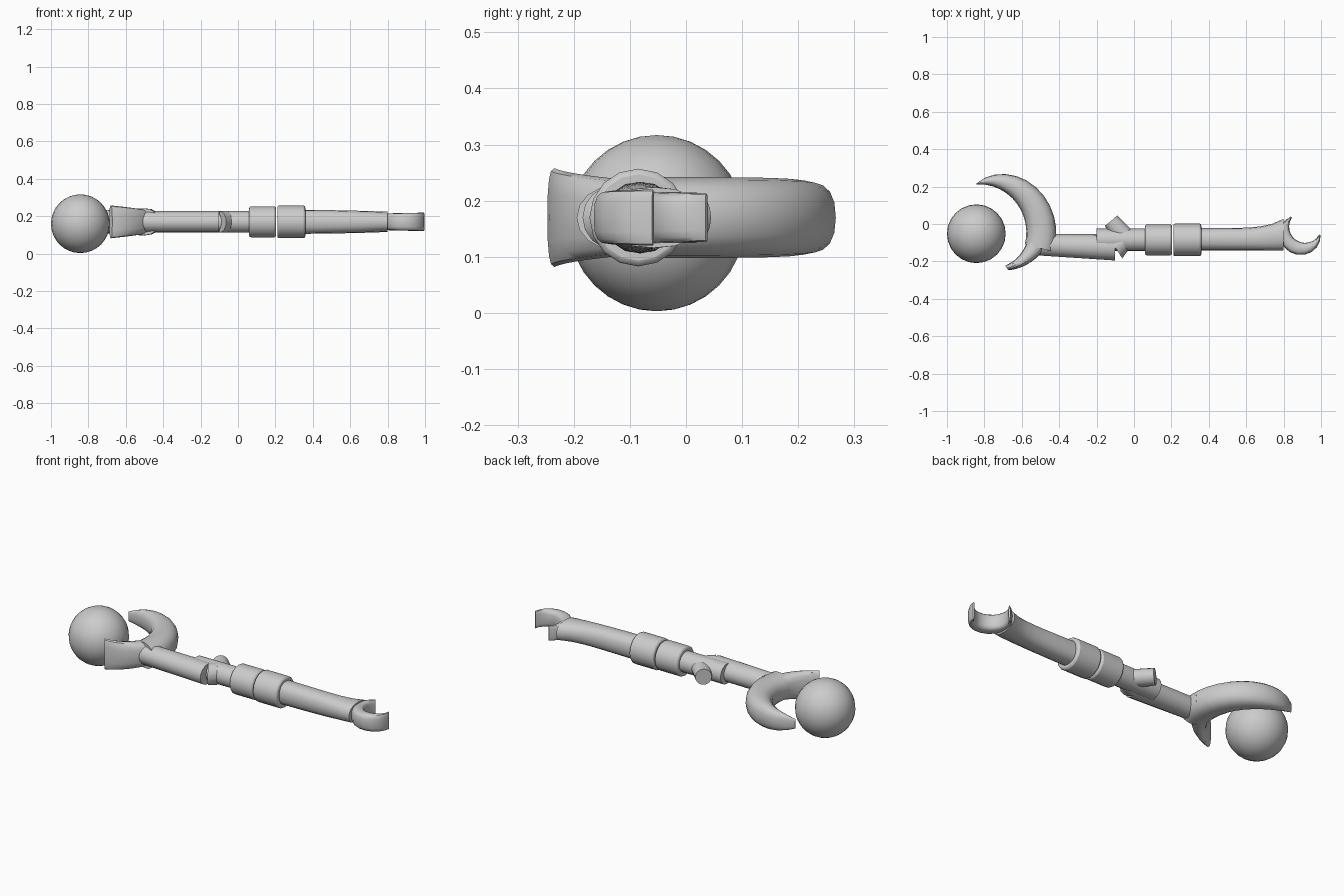
import bpy, bmesh, math
from mathutils import Vector

cube = bpy.data.objects.get("Cube")
if cube:
    bpy.data.objects.remove(cube, do_unlink=True)

SHADE = (0.6, 0.6, 0.6, 1)
AXIS_Y, AXIS_Z = -0.085, 0.17

grey = bpy.data.materials.new("plain grey")
grey.use_nodes = True
grey.diffuse_color = SHADE
grey.node_tree.nodes["Principled BSDF"].inputs["Base Color"].default_value = SHADE


def finish(name, bm):
    bmesh.ops.recalc_face_normals(bm, faces=bm.faces)
    mesh = bpy.data.meshes.new(name)
    bm.to_mesh(mesh)
    bm.free()
    mesh.materials.append(grey)
    obj = bpy.data.objects.new(name, mesh)
    bpy.context.collection.objects.link(obj)
    bpy.ops.object.select_all(action='DESELECT')
    obj.select_set(True)
    bpy.context.view_layer.objects.active = obj
    bpy.ops.object.shade_smooth_by_angle(angle=math.radians(40))
    return obj


def sweep(name, steps, place, power=1.0, sides=16):
    """Skin rounded sections; place(t) gives the middle, the sideways half vector and half height."""
    def rounded(value):
        return math.copysign(abs(value) ** power, value)

    bm = bmesh.new()
    rings = []
    for step in range(steps + 1):
        middle, half, height = place(step / steps)
        ring = []
        for side in range(sides):
            angle = math.tau * side / sides
            point = middle + half * rounded(math.cos(angle))
            ring.append(bm.verts.new((point.x, point.y, AXIS_Z + height * rounded(math.sin(angle)))))
        rings.append(ring)
    for ring, following in zip(rings, rings[1:]):
        for side in range(sides):
            after = (side + 1) % sides
            bm.faces.new((ring[side], ring[after], following[after], following[side]))
    bm.faces.new(rings[0])
    bm.faces.new(rings[-1])
    return finish(name, bm)


def rod(name, start, end, radius, end_radius, height, power=1.0):
    """Straight tapering rod lying flat between two points."""
    start, end = Vector(start), Vector(end)
    sideways = (end - start).orthogonal().normalized()

    def place(t):
        return start.lerp(end, t), sideways * (radius + (end_radius - radius) * t), height

    return sweep(name, 1, place, power)


def arc(name, centre, first, last, radius, width, height, power):
    """Curved claw; radius, half width and half height are rules of t from root to tip."""
    def place(t):
        angle = math.radians(first + (last - first) * t)
        outward = Vector((math.cos(angle), math.sin(angle)))
        return Vector(centre) + outward * radius(t), outward * width(t), height(t)

    return sweep(name, 12, place, power)


# Orb
bm = bmesh.new()
bmesh.ops.create_uvsphere(bm, u_segments=24, v_segments=16, radius=0.157)
bmesh.ops.translate(bm, verts=bm.verts, vec=(-0.843, -0.052, 0.16))
finish("orb", bm)


# Handle, with its far end flaring to one side
def handle_section(t):
    flare = 0.025 * t ** 6
    middle = Vector((0.3 + 0.5 * t, AXIS_Y + flare + 0.003))
    return middle, Vector((0, 0.06 + flare)), 0.064 - 0.01 * t * t


sweep("handle", 8, handle_section, power=0.85)

# Thin neck, then the thicker shaft leading to the claws
rod("neck", (-0.2, AXIS_Y), (0.1, AXIS_Y), 0.06, 0.06, 0.058)
rod("shaft", (-0.54, -0.11), (-0.1, -0.125), 0.056, 0.07, 0.058)
rod("shaft_shoulder", (-0.1, -0.125), (-0.06, -0.1), 0.07, 0.05, 0.058)

# Collars with rounded rims
for name, start, end, radius in (("rear_collar", 0.06, 0.203, 0.083),
                                 ("front_collar", 0.21, 0.36, 0.087)):
    collar = rod(name, (start, AXIS_Y), (end, AXIS_Y), radius, radius, radius)
    rim = collar.modifiers.new("rounded rim", 'BEVEL')
    rim.width = 0.01
    rim.segments = 2

# Cut-off branch stub
rod("branch_stub", (-0.05, -0.07), (-0.123, 0.017), 0.055, 0.043, 0.045)

# Claws curling round the orb share one centre
CLAW_CENTRE = (-0.8, -0.05)
arc("large_claw", CLAW_CENTRE, -15, 99,
    radius=lambda t: 0.305 - 0.037 * t ** 4,
    width=lambda t: 0.078 * (1 - t ** 2.5) + 0.003,
    height=lambda t: 0.072 - 0.045 * t ** 5,
    power=0.85)
arc("small_claw", CLAW_CENTRE, 5, -57,
    radius=lambda t: 0.31 - 0.09 * t,
    width=lambda t: 0.075 - 0.06 * t ** 0.8,
    height=lambda t: 0.06 + 0.028 * t,
    power=0.75)


# Crescent at the handle end, thickest in the middle and sharp at both tips
def crescent_width(t):
    return 0.004 + 0.032 * math.sin(math.pi * t)


arc("end_crescent", (0.915, -0.015), 145, 331,
    radius=lambda t: 0.086 + crescent_width(t),
    width=crescent_width,
    height=lambda t: 0.043 + 0.007 * t,
    power=0.65)
